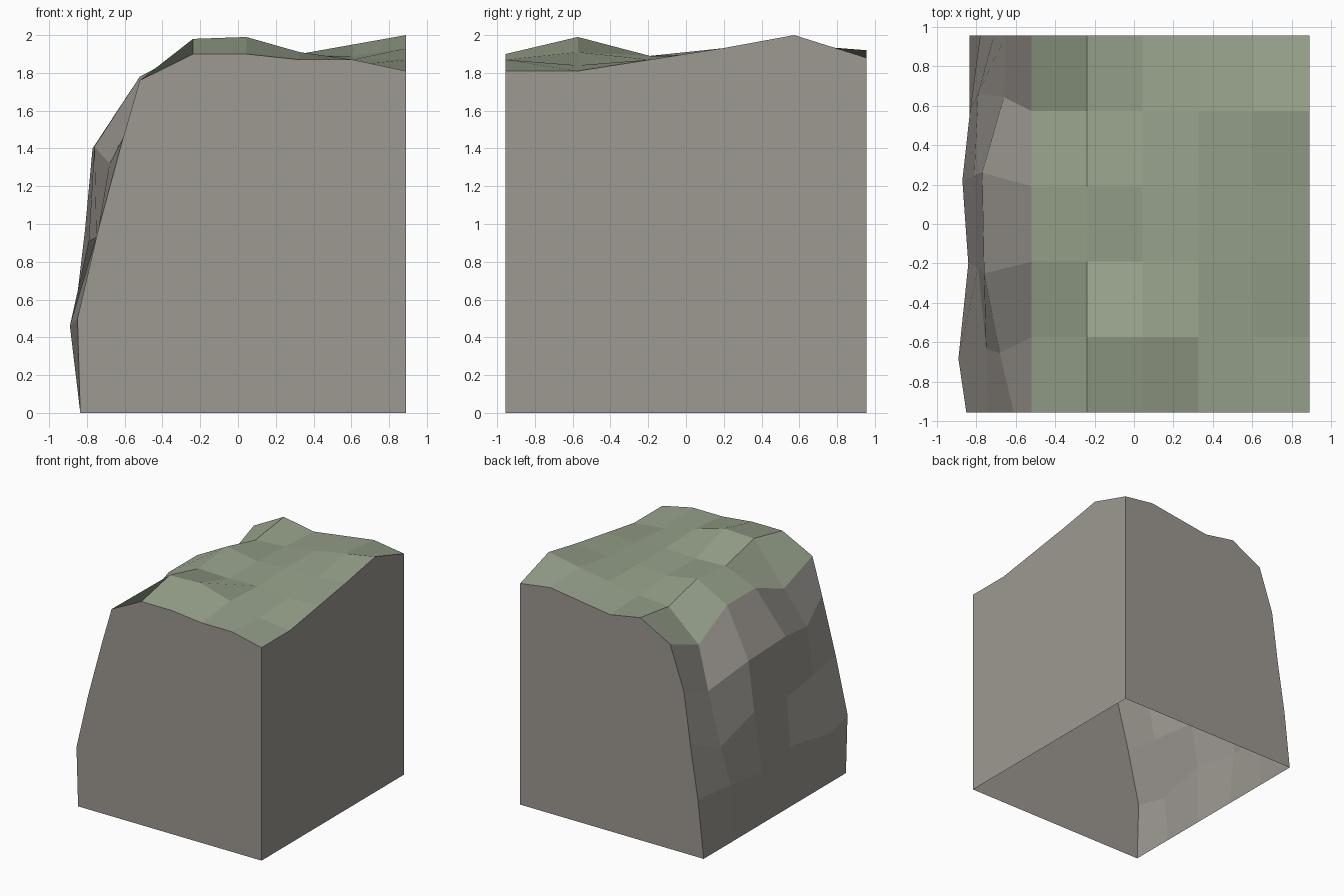
import bpy
import bmesh

cube = bpy.data.objects.get("Cube")
if cube:
    bpy.data.objects.remove(cube, do_unlink=True)


def make_material(name, color):
    material = bpy.data.materials.new(name)
    material.use_nodes = True
    material.diffuse_color = color
    material.node_tree.nodes["Principled BSDF"].inputs["Base Color"].default_value = color
    return material


stone = make_material("warm grey stone", (0.34, 0.32, 0.29, 1))
grass = make_material("dull green grass", (0.31, 0.36, 0.26, 1))

# Regular spacing of the ground: six columns along y, six rows along x
COLUMNS = 6
HALF_DEPTH = 0.955
RIGHT_EDGE = 0.89
GROUND_START = -0.52
FOOT_X = -0.835
column_y = [-HALF_DEPTH + 2 * HALF_DEPTH * j / (COLUMNS - 1) for j in range(COLUMNS)]
ground_x = [GROUND_START + (RIGHT_EDGE - GROUND_START) * i / (COLUMNS - 1) for i in range(COLUMNS)]

# Ground heights in hundredths, one row per x position, front to back
ground_heights = [
    (176, 163, 178, 178, 159, 174),
    (190, 198, 189, 193, 184, 189),
    (190, 199, 188, 188, 186, 184),
    (187, 191, 189, 190, 190, 188),
    (187, 184, 187, 189, 195, 192),
    (181, 181, 187, 193, 200, 188),
]

# Cliff rows from low to high: outward reach, sideways shift and height in hundredths
cliff_rows = [
    dict(reach=(85, 89, 84, 87, 83, 78), shift=(0, -11, -1, 3, 1, 0), height=(50, 46, 52, 46, 48, 49)),
    dict(reach=(74, 75, 79, 81, 79, 71), shift=(0, -6, -3, 5, 9, 0), height=(97, 93, 91, 97, 83, 93)),
    dict(reach=(61, 68, 76, 77, 66, 65), shift=(0, -8, -6, 7, 7, 0), height=(145, 132, 141, 140, 126, 137)),
]


def column_profile(j):
    """Points of one slice, from the cliff foot up and across the ground."""
    y = column_y[j]
    points = [(FOOT_X, y, 0)]
    for row in cliff_rows:
        points.append((-row["reach"][j] / 100, y + row["shift"][j] / 100, row["height"][j] / 100))
    for x, heights in zip(ground_x, ground_heights):
        points.append((x, y, heights[j] / 100))
    return points


bm = bmesh.new()
slices = [[bm.verts.new(p) for p in column_profile(j)] for j in range(COLUMNS)]
first_grass = len(cliff_rows) + 1

# Faceted cliff and grassy ground
for near, far in zip(slices, slices[1:]):
    for i in range(len(near) - 1):
        face = bm.faces.new((near[i], near[i + 1], far[i + 1], far[i]))
        face.material_index = 1 if i >= first_grass else 0

# Flat cut walls; the underside stays open
front, back = slices[0], slices[-1]
front_corner = bm.verts.new((RIGHT_EDGE, -HALF_DEPTH, 0))
back_corner = bm.verts.new((RIGHT_EDGE, HALF_DEPTH, 0))
bm.faces.new([front_corner] + front[::-1])
bm.faces.new(back + [back_corner])
bm.faces.new([front_corner, back_corner] + [s[-1] for s in reversed(slices)])

mesh = bpy.data.meshes.new("cliff_block")
bm.to_mesh(mesh)
bm.free()
mesh.materials.append(stone)
mesh.materials.append(grass)
cliff_block = bpy.data.objects.new("cliff_block", mesh)
bpy.context.collection.objects.link(cliff_block)
